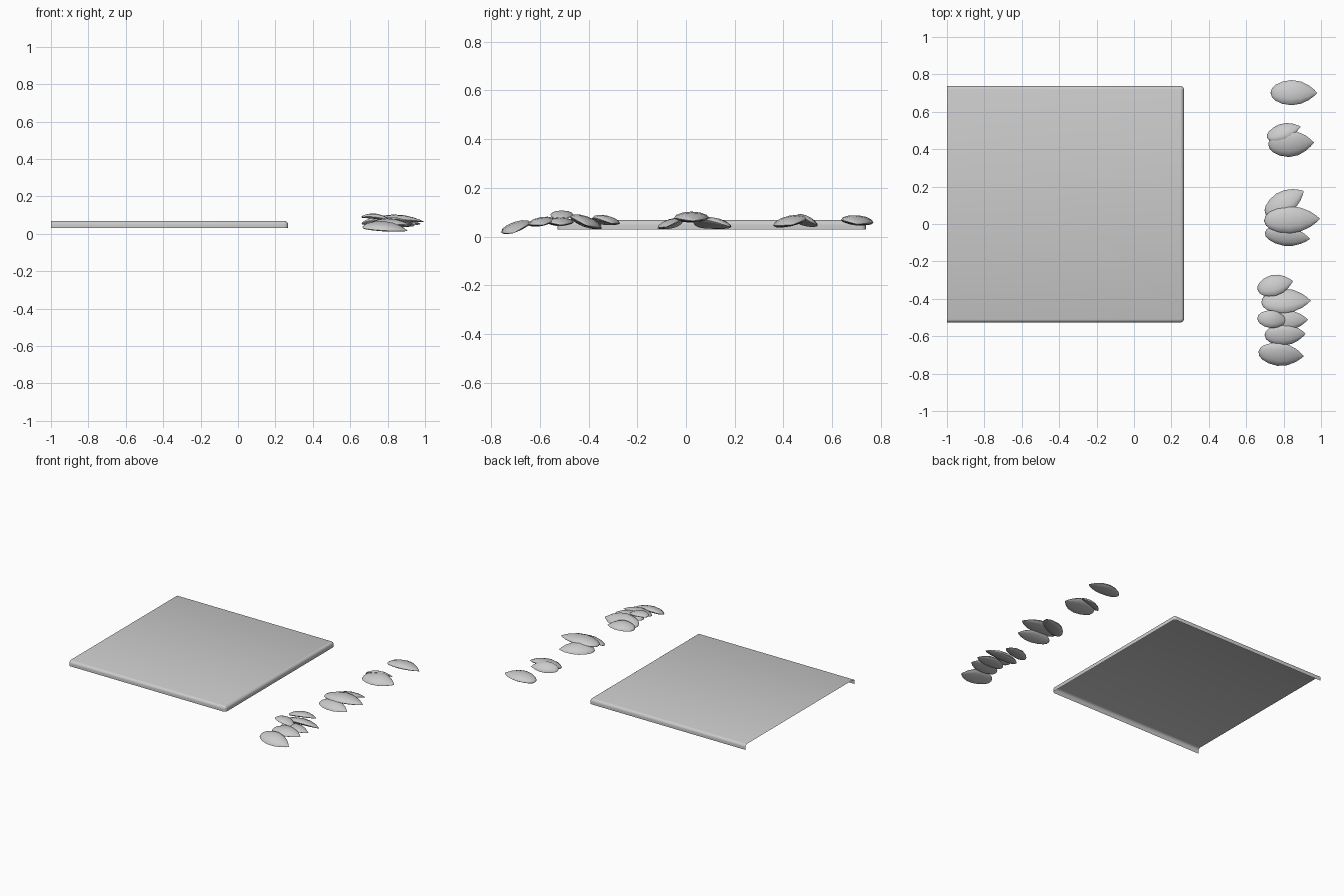
import bpy, bmesh, math
from mathutils import Euler, Vector

if "Cube" in bpy.data.objects:
    bpy.data.objects.remove(bpy.data.objects["Cube"])


def make_object(name, bm, angle):
    bmesh.ops.remove_doubles(bm, verts=bm.verts, dist=1e-5)
    bmesh.ops.recalc_face_normals(bm, faces=bm.faces)
    mesh = bpy.data.meshes.new(name)
    bm.to_mesh(mesh)
    bm.free()
    obj = bpy.data.objects.new(name, mesh)
    bpy.context.collection.objects.link(obj)
    bpy.ops.object.select_all(action='DESELECT')
    obj.select_set(True)
    bpy.context.view_layer.objects.active = obj
    bpy.ops.object.shade_smooth_by_angle(angle=math.radians(angle))
    return obj


# Open-bottomed board: rounded skirt on three sides, open at -x
X0, X1, Y0, Y1, R = -1.0, 0.268, -0.527, 0.738, 0.021


def board_outline(inset, z):
    r = R - inset
    pts = [(X0, Y0 + inset, z)]
    for cy, start in ((Y0 + R, -90), (Y1 - R, 0)):
        for i in range(6):
            a = math.radians(start + 18 * i)
            pts.append((X1 - R + r * math.cos(a), cy + r * math.sin(a), z))
    pts.append((X0, Y1 - inset, z))
    return pts


bm = bmesh.new()
rings = [board_outline(0, 0.03)]
for i in range(6):
    a = math.radians(i * 16)
    rings.append(board_outline(R * 0.98 * (1 - math.cos(a)), 0.048 + 0.0205 * math.sin(a)))
rings = [[bm.verts.new(p) for p in ring] for ring in rings]
for lo, hi in zip(rings, rings[1:]):
    for i in range(len(lo) - 1):
        bm.faces.new((lo[i], lo[i + 1], hi[i + 1], hi[i]))
bm.faces.new(rings[-1])
board = make_object("board", bm, 40)

# Almond-shaped petals: rounded tail, pointed tip, domed top, shallow underside
PROFILE = [(0.0, 0.0), (0.03, 0.36), (0.1, 0.62), (0.25, 0.88), (0.45, 1.0),
           (0.65, 0.88), (0.82, 0.58), (0.93, 0.26), (1.0, 0.0)]


def petal(name, x, y, z, length, width, yaw, roll, pitch):
    bm = bmesh.new()
    rows, sides = [], 12
    for t, w in PROFILE:
        arch = 0.012 * (1 - (2 * t - 1) ** 2)
        row = []
        for k in range(sides):
            a = 2 * math.pi * k / sides
            s = math.sin(a)
            h = (0.026 if s > 0 else 0.016) * (width / 0.14)
            row.append(bm.verts.new(((t - 0.5) * length, math.cos(a) * w * width / 2,
                                     arch - 0.008 + s * h * w)))
        rows.append(row)
    for a, b in zip(rows, rows[1:]):
        for k in range(sides):
            n = (k + 1) % sides
            bm.faces.new((a[k], a[n], b[n], b[k]))
    rot = Euler([math.radians(v) for v in (roll, pitch, yaw)]).to_matrix()
    for v in bm.verts:
        v.co = rot @ v.co + Vector((x, y, z))
    return make_object(name, bm, 50)


# x, y, z, length, width, yaw, roll, pitch (degrees)
PETALS = [
    (0.855, 0.702, 0.059, 0.25, 0.135, 0, -5, 0),
    (0.800, 0.495, 0.062, 0.19, 0.095, 18, -30, 0),
    (0.840, 0.430, 0.056, 0.245, 0.145, 2, 12, 0),
    (0.805, 0.115, 0.050, 0.24, 0.13, 32, -15, 0),
    (0.845, 0.023, 0.072, 0.30, 0.145, 2, 0, 0),
    (0.820, -0.065, 0.048, 0.245, 0.11, -8, 18, 0),
    (0.755, -0.327, 0.062, 0.195, 0.115, 14, -12, 0),
    (0.813, -0.412, 0.054, 0.265, 0.14, 2, -20, 0),
    (0.742, -0.510, 0.085, 0.165, 0.095, -6, 0, 8),
    (0.820, -0.515, 0.055, 0.22, 0.11, 2, 0, 0),
    (0.808, -0.592, 0.055, 0.22, 0.115, 2, 10, 0),
    (0.787, -0.697, 0.033, 0.245, 0.13, -6, 18, 5),
]
for i, spec in enumerate(PETALS):
    petal("petal_%02d" % (i + 1), *spec)
